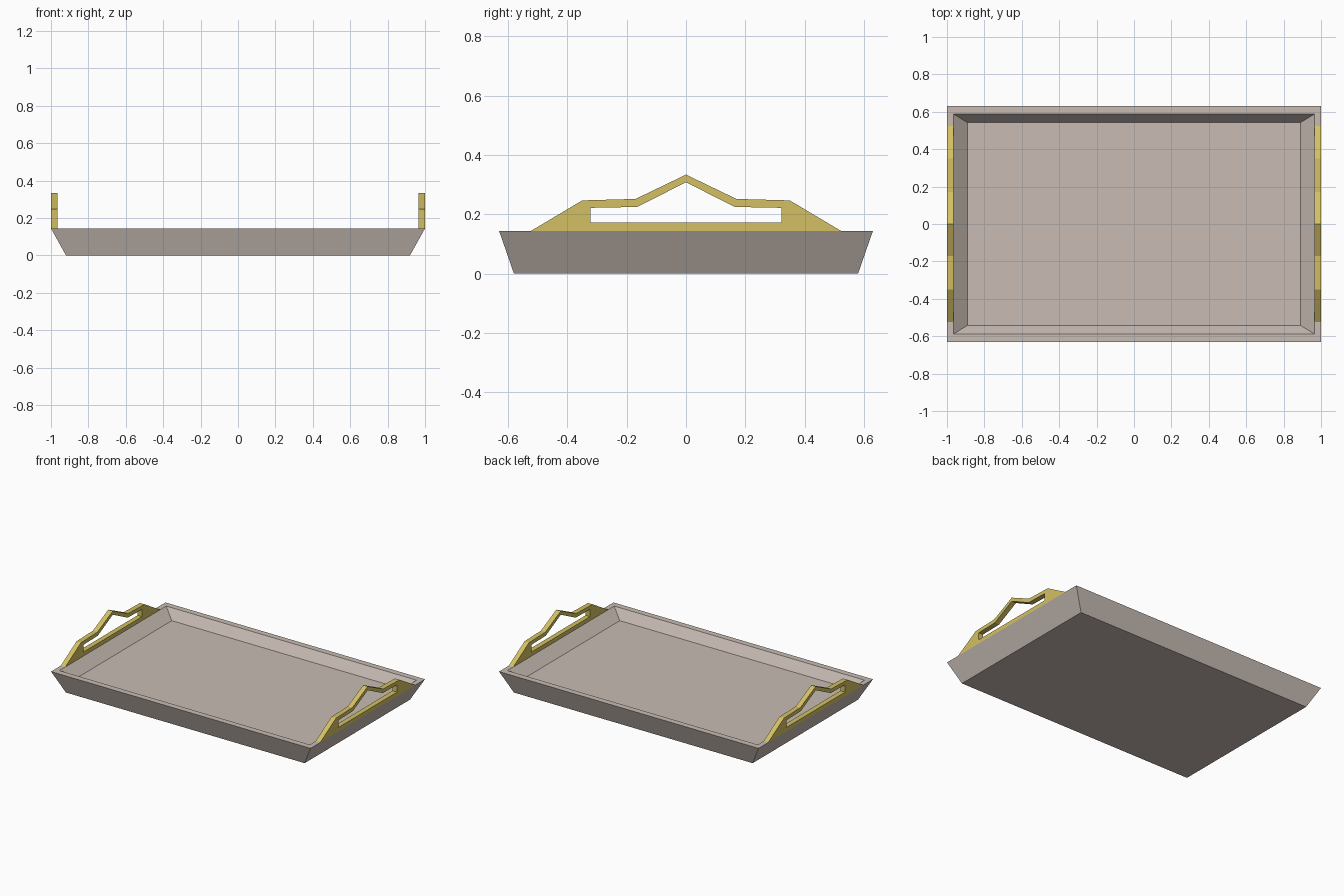
import bpy, bmesh

if "Cube" in bpy.data.objects:
    bpy.data.objects.remove(bpy.data.objects["Cube"])


def material(name, rgb):
    m = bpy.data.materials.new(name)
    m.diffuse_color = (*rgb, 1)
    m.use_nodes = True
    m.node_tree.nodes["Principled BSDF"].inputs["Base Color"].default_value = m.diffuse_color
    return m


def finish(name, bm, mat):
    bmesh.ops.recalc_face_normals(bm, faces=bm.faces)
    mesh = bpy.data.meshes.new(name)
    bm.to_mesh(mesh)
    bm.free()
    mesh.materials.append(mat)
    ob = bpy.data.objects.new(name, mesh)
    bpy.context.collection.objects.link(ob)
    return ob


def bridge(bm, a, b):
    n = len(a)
    for i in range(n):
        j = (i + 1) % n
        bm.faces.new((a[i], a[j], b[j], b[i]))


taupe = material("taupe tray", (0.578, 0.503, 0.456))
gold = material("pale gold", (0.658, 0.527, 0.127))

# Tray: rectangular loops from underside, up over the rim, down to the floor
RIM = 0.144
bm = bmesh.new()
levels = [(0.92, 0.58, 0), (1.0, 0.63, RIM), (0.965, 0.588, RIM), (0.89, 0.542, 0.08)]
loops = [[bm.verts.new((sx * x, sy * y, z))
          for sx, sy in ((-1, -1), (1, -1), (1, 1), (-1, 1))] for x, y, z in levels]
for a, b in zip(loops, loops[1:]):
    bridge(bm, a, b)
bm.faces.new(loops[0])
bm.faces.new(loops[-1])
finish("tray", bm, taupe)

# Handles: half profiles (y, z) mirrored about the peak, extruded along x
outer_half = [(-0.523, RIM), (-0.35, 0.247), (-0.17, 0.252), (0, 0.334)]
hole_half = [(-0.322, 0.172), (-0.322, 0.222), (-0.165, 0.225), (0, 0.308)]


def full(half):
    return half + [(-y, z) for y, z in reversed(half[:-1])]


def handle(name, side):
    bm = bmesh.new()

    def ring(half, x):
        return [bm.verts.new((side * x, y, z)) for y, z in full(half)]

    rings = [ring(outer_half, 1.0), ring(outer_half, 0.965),
             ring(hole_half, 0.965), ring(hole_half, 1.0)]
    for i in range(4):
        bridge(bm, rings[i], rings[(i + 1) % 4])
    finish(name, bm, gold)


handle("right_handle", 1)
handle("left_handle", -1)
